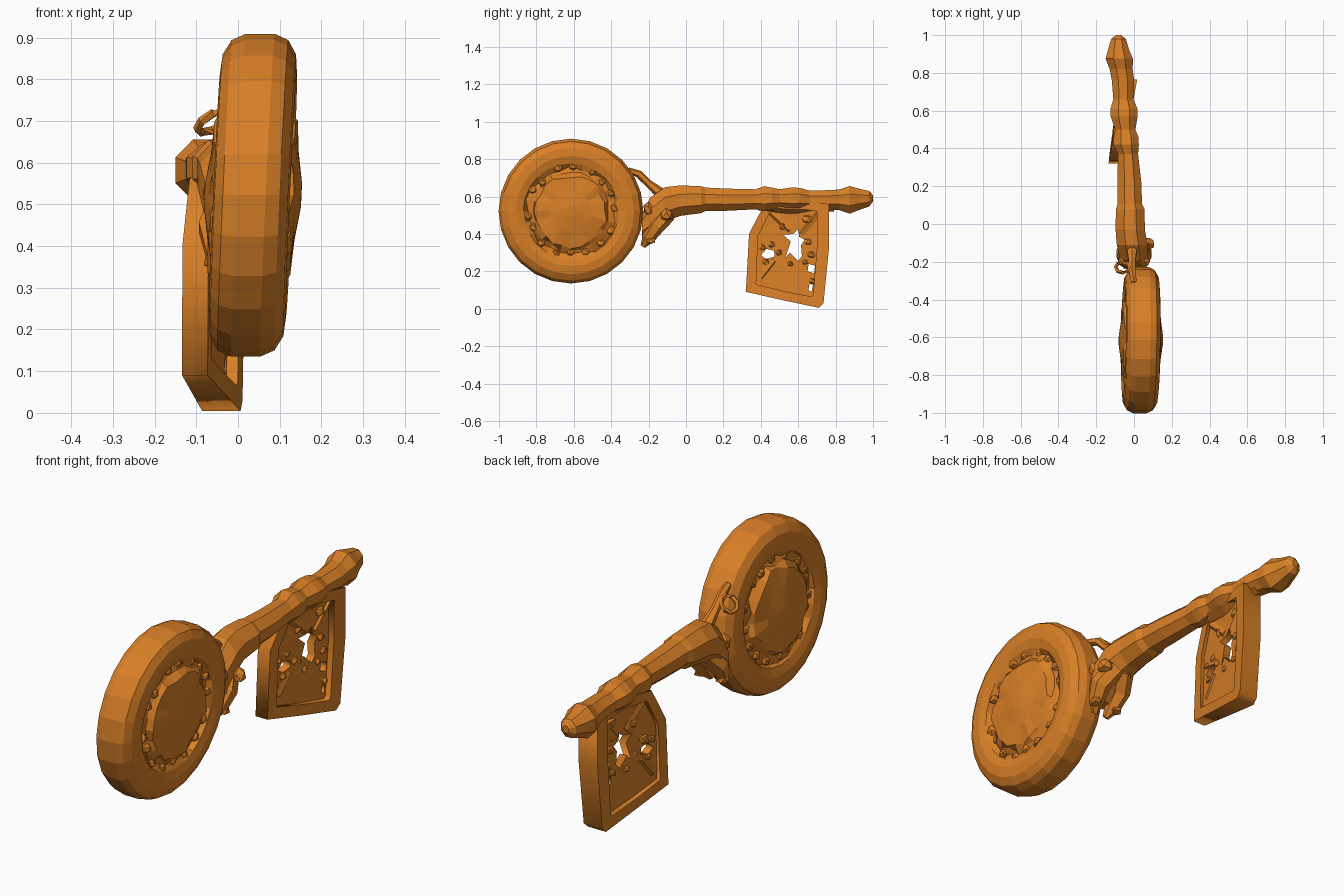
import bpy, bmesh, math, random
from mathutils import Vector

random.seed(4)
bronze = bpy.data.materials.new("orange bronze")
bronze.diffuse_color = (0.70, 0.215, 0.02, 1)


def finish(name, bm):
    bmesh.ops.recalc_face_normals(bm, faces=bm.faces)
    me = bpy.data.meshes.new(name)
    bm.to_mesh(me)
    bm.free()
    me.materials.append(bronze)
    ob = bpy.data.objects.new(name, me)
    bpy.context.collection.objects.link(ob)
    return ob


def skin(name, rings, closed=False):
    """Join rings of points with quads; cap the ends or close the loop."""
    bm = bmesh.new()
    rows = [[bm.verts.new(p) for p in r] for r in rings]
    n = len(rows[0])
    pairs = list(zip(rows, rows[1:])) + ([(rows[-1], rows[0])] if closed else [])
    for a, b in pairs:
        for i in range(n):
            j = (i + 1) % n
            bm.faces.new((a[i], a[j], b[j], b[i]))
    if not closed:
        bm.faces.new(rows[0])
        bm.faces.new(rows[-1])
    return finish(name, bm)


def tube(name, pts, radii, n=6, closed=False):
    pts = [Vector(p) for p in pts]
    rings = []
    for i, p in enumerate(pts):
        if closed:
            d = pts[(i + 1) % len(pts)] - pts[i - 1]
        else:
            d = pts[min(i + 1, len(pts) - 1)] - pts[max(i - 1, 0)]
        d.normalize()
        u = d.cross(Vector((1, 0.02, 0.05))).normalized()
        v = d.cross(u)
        r = radii[i] if isinstance(radii, (list, tuple)) else radii
        rings.append([p + (u * math.cos(a) + v * math.sin(a)) * r
                      for a in (k * math.tau / n for k in range(n))])
    return skin(name, rings, closed)


def blob(name, c, s):
    bm = bmesh.new()
    bmesh.ops.create_icosphere(bm, subdivisions=1, radius=1)
    for v in bm.verts:
        k = random.uniform(0.8, 1.15)
        v.co = Vector([c[i] + v.co[i] * s[i] * k for i in range(3)])
    return finish(name, bm)


# Round bow: fat rim, ragged recess and domed centre on both sides
CY, CZ, N = -0.615, 0.522, 24
side = [(0.387, 0.035), (0.372, 0.068), (0.338, 0.088), (0.295, 0.092), (0.255, 0.082),
        (0.238, 0.052), (0.212, 0.060), (0.19, 0.082), (0.11, 0.104), (0.03, 0.116)]
prof = [(r, x) for r, x in reversed(side)] + [(r, -x) for r, x in side]
rings = []
for r, x in prof:
    ring = []
    for k in range(N):
        a = k * math.tau / N
        rr, xx = r, x
        if 0.18 < r < 0.245:
            rr += random.uniform(-0.016, 0.012)
            xx += math.copysign(random.uniform(-0.022, 0.022), x)
        y, z = rr * math.cos(a), rr * math.sin(a)
        ring.append((0.036 + xx + 0.045 * z + 0.012 * y, CY + y, CZ + z))
    rings.append(ring)
skin("bow_disc", rings)

# Ragged leaf teeth around the recess
for s in (1, -1):
    for k in range(16):
        a = (k + random.uniform(-0.3, 0.3)) * math.tau / 16
        r = random.uniform(0.215, 0.24)
        z = r * math.sin(a)
        blob("bow_tooth", (0.036 + s * 0.066 + 0.045 * z, CY + r * math.cos(a), CZ + z),
             (0.02, 0.024, 0.024))

# Shaft: y, centre x, centre z, half width, half height
shaft = [(-0.235, 0.00, 0.44, 0.06, 0.07), (-0.19, 0.00, 0.49, 0.08, 0.115),
         (-0.11, -0.01, 0.558, 0.088, 0.10), (-0.03, -0.02, 0.578, 0.084, 0.088),
         (0.08, -0.02, 0.583, 0.082, 0.078), (0.105, -0.022, 0.585, 0.07, 0.068),
         (0.22, -0.024, 0.583, 0.068, 0.064), (0.37, -0.032, 0.585, 0.058, 0.058),
         (0.42, -0.042, 0.588, 0.073, 0.072), (0.46, -0.042, 0.588, 0.071, 0.064),
         (0.50, -0.046, 0.588, 0.058, 0.055), (0.57, -0.052, 0.588, 0.077, 0.066),
         (0.61, -0.053, 0.588, 0.077, 0.062), (0.66, -0.056, 0.582, 0.058, 0.054),
         (0.76, -0.058, 0.582, 0.064, 0.056), (0.82, -0.068, 0.582, 0.066, 0.060),
         (0.875, -0.078, 0.582, 0.078, 0.08), (0.93, -0.082, 0.585, 0.058, 0.060),
         (0.98, -0.082, 0.588, 0.042, 0.045), (1.0, -0.082, 0.59, 0.015, 0.018)]
skin("shaft", [[(cx + hx * math.cos(a), y, cz + hz * math.sin(a))
                for a in ((k + 0.5) * math.tau / 8 for k in range(8))]
               for y, cx, cz, hx, hz in shaft])

# Collar ornaments where shaft meets bow
tube("upper_scroll", [(0.0, -0.31, 0.74), (-0.01, -0.25, 0.72), (-0.01, -0.20, 0.67),
                      (-0.01, -0.14, 0.62)], [0.016, 0.02, 0.02, 0.03])
tube("loop", [(-0.06 + 0.037 * math.cos(a), -0.23 + 0.028 * math.sin(a),
               0.698 + 0.026 * math.cos(a + 0.9))
              for a in (k * math.tau / 8 for k in range(8))], 0.011, 5, True)
for s in (1, -1):
    tube("lower_scroll", [(0.02 * s, -0.10, 0.51), (0.055 * s, -0.16, 0.44),
                          (0.045 * s, -0.20, 0.38), (0.03 * s, -0.23, 0.335)],
         [0.05, 0.045, 0.035, 0.015])
    blob("scroll_curl", (0.055 * s, -0.19, 0.365), (0.03, 0.03, 0.025))
    blob("scroll_knob", (0.055 * s, -0.20, 0.53), (0.035, 0.03, 0.04))
blob("side_knob", (0.075, -0.105, 0.50), (0.035, 0.035, 0.035))


def bit_x(y, z):
    return -0.097 + 0.15 * (y - 0.33) - 0.02 * math.sin(max(z, 0) * 6) * (0.8 - y)


def plate(name, loops, half, grow=0.0):
    """Flat plate from an outline with holes, leaned along the bit."""
    cu = bpy.data.curves.new(name, 'CURVE')
    cu.dimensions, cu.fill_mode, cu.extrude = '2D', 'BOTH', half
    for loop in loops:
        sp = cu.splines.new('POLY')
        sp.points.add(len(loop) - 1)
        for p, (y, z) in zip(sp.points, loop):
            p.co = (y, z, 0, 1)
        sp.use_cyclic_u = True
    tmp = bpy.data.objects.new("tmp", cu)
    bpy.context.collection.objects.link(tmp)
    bpy.context.view_layer.update()
    me = bpy.data.meshes.new_from_object(tmp.evaluated_get(bpy.context.evaluated_depsgraph_get()))
    bpy.data.objects.remove(tmp)
    bm = bmesh.new()
    bm.from_mesh(me)
    bmesh.ops.remove_doubles(bm, verts=bm.verts, dist=1e-4)
    for v in bm.verts:
        y, z, w = v.co
        v.co = (bit_x(y, z) + w * (1 + grow * (y - 0.33)), y, z)
    return finish(name, bm)


# Bit: pierced web inside a thicker frame
outer = [(0.32, 0.09), (0.337, 0.40), (0.42, 0.56), (0.60, 0.58), (0.765, 0.56),
         (0.765, 0.33), (0.735, 0.03), (0.71, 0.005), (0.52, 0.045)]
inner = [(0.375, 0.13), (0.385, 0.39), (0.45, 0.52), (0.60, 0.535), (0.70, 0.52),
         (0.70, 0.33), (0.68, 0.075), (0.67, 0.065), (0.52, 0.095)]
star = [(0.53, 0.27), (0.555, 0.30), (0.60, 0.255), (0.62, 0.28), (0.615, 0.34),
        (0.635, 0.37), (0.605, 0.385), (0.60, 0.425), (0.575, 0.40), (0.52, 0.395), (0.56, 0.36)]
small = [(0.40, 0.285), (0.43, 0.265), (0.475, 0.28), (0.47, 0.31), (0.43, 0.32)]
slot = [(0.655, 0.10), (0.672, 0.09), (0.68, 0.135), (0.66, 0.13)]
gap = [(0.65, 0.20), (0.685, 0.19), (0.69, 0.23), (0.655, 0.24)]
plate("bit_web", [outer, star, small, slot, gap], 0.018)
plate("bit_frame", [outer, inner], 0.031, 1.3)

# Carved chunks and struts inside the bit
for y, z, r in [(0.67, 0.29, .03), (0.655, 0.36, .028), (0.65, 0.48, .035), (0.64, 0.25, .022),
                (0.46, 0.345, .03), (0.50, 0.30, .025), (0.41, 0.33, .025), (0.52, 0.44, .03),
                (0.68, 0.15, .025), (0.56, 0.24, .022), (0.43, 0.25, .022)]:
    blob("bit_carving", (bit_x(y, z), y, z), (0.036, r, r * 0.9))
for a, b in [((0.43, 0.54), (0.56, 0.42)), ((0.72, 0.52), (0.62, 0.40)),
             ((0.40, 0.17), (0.47, 0.26))]:
    tube("bit_strut", [(bit_x(*a), *a), (bit_x(*b), *b)], 0.028, 5)
# Root joining bit to shaft
tube("bit_root", [(-0.05, 0.39, 0.56), (-0.05, 0.58, 0.55), (-0.05, 0.79, 0.55)],
     [0.035, 0.045, 0.03])
